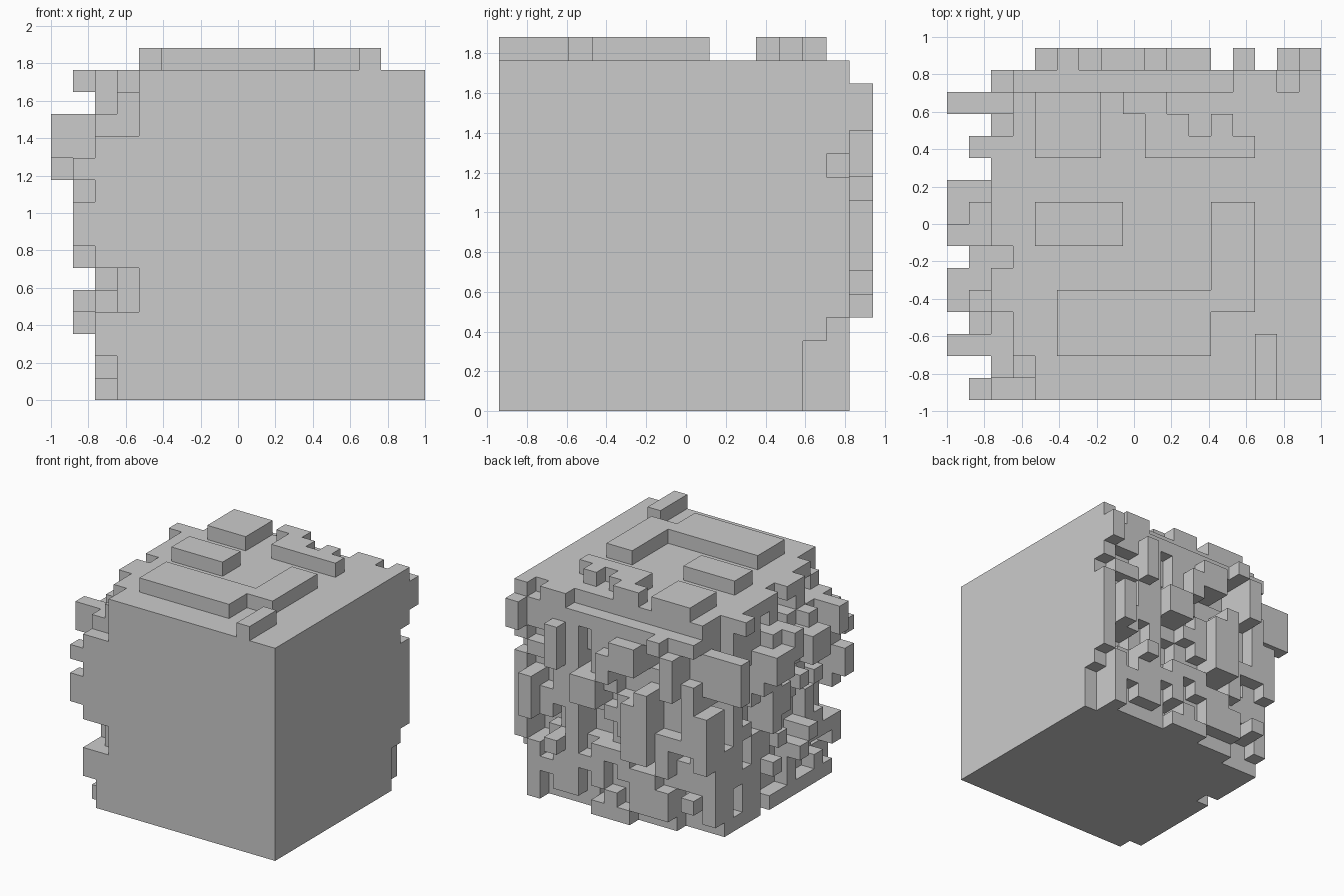
import bpy, bmesh, random

if "Cube" in bpy.data.objects:
    bpy.data.objects.remove(bpy.data.objects["Cube"])

random.seed(11)
U = 2 / 17                      # size of one cube
NX, NY, NZ = 17, 16, 16
cells = set()


def fill(x0, x1, y0, y1, z0, z1):
    cells.update((i, j, k) for i in range(x0, x1)
                 for j in range(y0, y1) for k in range(z0, z1))


def rough(width, values):
    """Patchy depth map: each cell sometimes repeats the one below or beside it."""
    g = {}
    for k in range(15):
        for a in range(width):
            r = random.random()
            if r < 0.35 and k:
                g[a, k] = g[a, k - 1]
            elif r < 0.45 and a:
                g[a, k] = g[a - 1, k]
            else:
                g[a, k] = random.choice(values)
    return g


# Eroded left side: first filled x cell for each (y, z)
left = rough(NY, [1, 2, 2, 2, 3, 3, 3, 4])
front_edge = [3, 3, 2, 2, 4, 4, 2, 1, 1, 2, 1, 2, 4, 4, 4]
top_edge = [4, 4, 3, 3, 2, 2, 3, 2, 2, 2, 2, 1, 3, 3, 3, 4]
near_limit = [1, 1, 1, 1, 1, 1, 1, 1, 1, 1, 2, 1, 1, 1, 2, 4]
for k in range(15):
    left[0, k] = front_edge[k]
    for j in range(1, NY):
        left[j, k] = max(left[j, k], near_limit[j], 2 if k < 2 else 1)
for j in range(NY):
    left[j, 14] = top_edge[j]
left[1, 13] = 3
left[1, 4] = left[1, 5] = 3

# Eroded back: filled y depth for each (x, z)
back = rough(NX, [13, 14, 14, 14, 15, 15, 15, 16])
right_edge = [13, 13, 13, 14, 15, 15, 15, 15, 15, 15, 14, 15, 16, 16, 15]
for k in range(15):
    for i in range(NX):
        most = 14 if i < 2 else 15 if i < 4 or i == 12 or k < 4 else 16
        back[i, k] = min(back[i, k], most)
    back[16, k] = right_edge[k]
for i in range(NX - 1):
    back[i, 14] = 15 if i in (13, 14) else 14
    if i > 3:
        back[i, 13] = max(back[i, 13], 15)

# Main body between the flat front, right and bottom sides and the eroded ones
for i in range(NX):
    for j in range(NY):
        for k in range(15):
            if i >= left[j, k] and j < back[i, k]:
                cells.add((i, j, k))

# Outermost bumps on the left side and back
for y0, y1, z0, z1 in [(2, 3, 11, 13), (4, 6, 10, 12), (7, 8, 11, 13),
                       (8, 10, 10, 12), (13, 14, 10, 13)]:
    fill(0, 4, y0, y1, z0, z1)
for x0, x1, z0, z1 in [(6, 8, 5, 9), (4, 5, 11, 13), (7, 9, 11, 13),
                       (10, 12, 8, 10), (13, 14, 10, 13), (15, 16, 6, 9)]:
    fill(x0, x1, 13, 16, z0, z1)
fill(2, 4, 11, 12, 10, 14)

# Raised plates on the top
for x0, x1, y0, y1 in [(5, 12, 2, 5), (12, 14, 4, 9), (4, 8, 7, 9),
                       (4, 7, 11, 14), (14, 15, 0, 3), (9, 14, 11, 12),
                       (9, 11, 12, 13), (12, 13, 12, 13), (8, 10, 13, 14)]:
    fill(x0, x1, y0, y1, 15, 16)

# Keep only cubes joined to the solid core, dropping floating bits
seen, todo = {(10, 5, 5)}, [(10, 5, 5)]
DIRS = [(1, 0, 0), (-1, 0, 0), (0, 1, 0), (0, -1, 0), (0, 0, 1), (0, 0, -1)]
while todo:
    c = todo.pop()
    for d in DIRS:
        n = tuple(a + b for a, b in zip(c, d))
        if n in cells and n not in seen:
            seen.add(n)
            todo.append(n)
cells = seen

# Skin: one square wherever a filled cube meets air
bm = bmesh.new()
verts = {}


def vert(p):
    if p not in verts:
        verts[p] = bm.verts.new(((p[0] - NX / 2) * U, (p[1] - NY / 2) * U, p[2] * U))
    return verts[p]


for c in sorted(cells):
    for d in DIRS:
        if tuple(a + b for a, b in zip(c, d)) in cells:
            continue
        ax = next(n for n in range(3) if d[n])
        u, v = (ax + 1) % 3, (ax + 2) % 3
        corners = []
        for du, dv in [(0, 0), (1, 0), (1, 1), (0, 1)]:
            p = list(c)
            p[ax] += d[ax] > 0
            p[u] += du
            p[v] += dv
            corners.append(vert(tuple(p)))
        bm.faces.new(corners if d[ax] > 0 else corners[::-1])

# Merge flat neighbouring squares
bmesh.ops.dissolve_limit(bm, angle_limit=0.01, verts=bm.verts[:], edges=bm.edges[:])
mesh = bpy.data.meshes.new("eroded_block")
bm.to_mesh(mesh)
bm.free()
bpy.context.collection.objects.link(bpy.data.objects.new("eroded_block", mesh))
